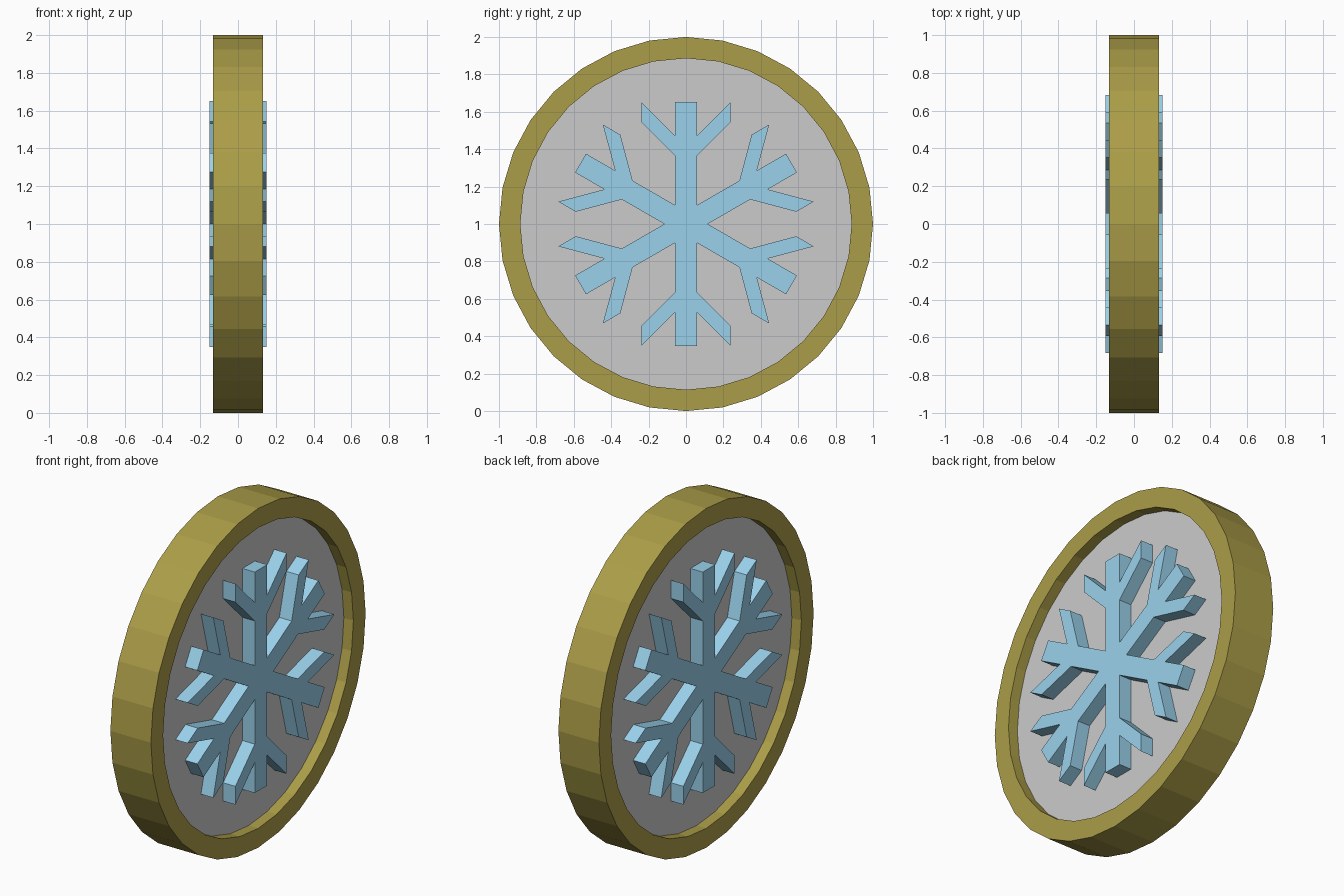
import bpy, bmesh
from math import pi
from mathutils import Matrix, Vector

if "Cube" in bpy.data.objects:
    bpy.data.objects.remove(bpy.data.objects["Cube"])

SIDES = 32


def material(name, color):
    m = bpy.data.materials.new(name)
    m.diffuse_color = (*color, 1)
    m.use_nodes = True
    m.node_tree.nodes["Principled BSDF"].inputs["Base Color"].default_value = m.diffuse_color
    return m


def add_object(name, bm, mat=None):
    bmesh.ops.recalc_face_normals(bm, faces=bm.faces[:])
    mesh = bpy.data.meshes.new(name)
    bm.to_mesh(mesh)
    bm.free()
    ob = bpy.data.objects.new(name, mesh)
    ob.location.z = 1
    bpy.context.collection.objects.link(ob)
    if mat:
        mesh.materials.append(mat)
    return ob


def extrude_outline(name, points, half, mat=None):
    """Extrude a closed (y, z) outline along x from -half to half."""
    bm = bmesh.new()
    face = bm.faces.new([bm.verts.new((-half, y, z)) for y, z in points])
    out = bmesh.ops.extrude_face_region(bm, geom=[face], use_keep_orig=True)
    moved = [v for v in out["geom"] if isinstance(v, bmesh.types.BMVert)]
    bmesh.ops.translate(bm, verts=moved, vec=(2 * half, 0, 0))
    return add_object(name, bm, mat)


def circle(radius):
    return [tuple(Matrix.Rotation(2 * pi * i / SIDES, 2) @ Vector((0, radius)))
            for i in range(SIDES)]


gold = material("gold", (0.41, 0.34, 0.065))
ice = material("ice_blue", (0.32, 0.64, 0.83))

# Rim: rectangular section swept round the x axis
bm = bmesh.new()
section = [(-0.132, 1.0), (0.132, 1.0), (0.132, 0.886), (-0.132, 0.886)]
rings = [[bm.verts.new((x, y, z)) for y, z in circle(r)] for x, r in section]
for a, b in zip(rings, rings[1:] + rings[:1]):
    for i in range(SIDES):
        j = (i + 1) % SIDES
        bm.faces.new((a[i], a[j], b[j], b[i]))
add_object("rim", bm, gold)

# Recessed disc
extrude_outline("disc", circle(0.886), 0.07)

# Snowflake: one branched arm repeated six times, standing out on both faces
W = 0.058
side = [(W, 0.363), (0.238, 0.543), (0.238, 0.651), (W, 0.471), (W, 0.651)]
arm = side + [(-y, z) for y, z in reversed(side)] + [(-W, W * 3 ** 0.5)]
flake = [tuple(Matrix.Rotation(k * pi / 3, 2) @ Vector(p))
         for k in range(6) for p in arm]
extrude_outline("snowflake", flake, 0.15, ice)
